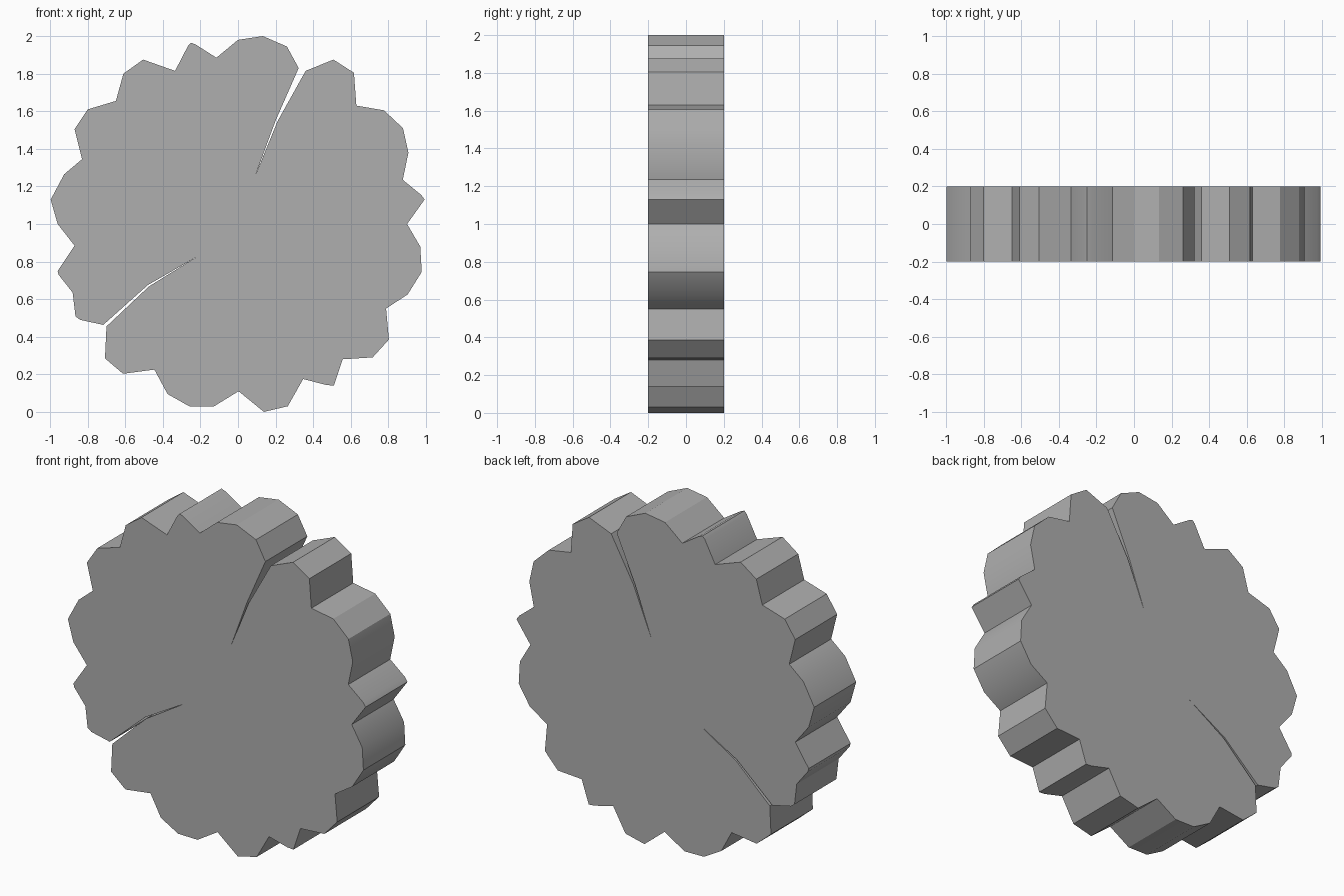
import bpy, bmesh, math

if "Cube" in bpy.data.objects:
    bpy.data.objects.remove(bpy.data.objects["Cube"])

HALF = 0.2  # half the thickness along y

# Scalloped rim in (x, z), clockwise, split at the two cracks
right_rim = [(.36, 1.815), (.508, 1.875), (.617, 1.805), (.63, 1.63), (.777, 1.605),
             (.878, 1.51), (.907, 1.38), (.877, 1.235), (.975, 1.155), (.993, 1.13),
             (.9, 1.0), (.97, .88), (.978, .745), (.903, .625), (.788, .55),
             (.803, .385), (.717, .29), (.557, .28), (.51, .14), (.47, .143),
             (.347, .175), (.265, .03), (.138, .0), (.003, .11), (-.13, .028),
             (-.26, .03), (-.375, .095), (-.445, .225), (-.612, .203),
             (-.708, .285), (-.70, .455)]
lower_crack = [(-.475, .667), (-.22, .825), (-.48, .675)]
left_rim = [(-.717, .463), (-.84, .49), (-.865, .508), (-.88, .635), (-.955, .73),
            (-.96, .75), (-.87, .885), (-.96, 1.0), (-.997, 1.13), (-.925, 1.265),
            (-.83, 1.345), (-.87, 1.505), (-.8, 1.61), (-.65, 1.655), (-.61, 1.8),
            (-.505, 1.875), (-.335, 1.815), (-.265, 1.95), (-.25, 1.965),
            (-.225, 1.955), (-.115, 1.885), (0, 1.98), (.132, 2.0), (.26, 1.945),
            (.323, 1.83)]
upper_crack = [(.2, 1.55), (.093, 1.26), (.21, 1.546)]
outline = right_rim + lower_crack + left_rim + upper_crack

# Extrude the outline into a slab
bm = bmesh.new()
front = bm.faces.new([bm.verts.new((x, -HALF, z)) for x, z in outline])
result = bmesh.ops.extrude_face_region(bm, geom=[front], use_keep_orig=True)
back_verts = [g for g in result["geom"] if isinstance(g, bmesh.types.BMVert)]
bmesh.ops.translate(bm, verts=back_verts, vec=(0, 2 * HALF, 0))
bmesh.ops.recalc_face_normals(bm, faces=bm.faces)
bmesh.ops.triangulate(bm, faces=[f for f in bm.faces if len(f.verts) > 4])

mesh = bpy.data.meshes.new("cracked_scalloped_disc")
bm.to_mesh(mesh)
bm.free()
disc = bpy.data.objects.new("cracked_scalloped_disc", mesh)
bpy.context.collection.objects.link(disc)

# Dark grey finish
grey = bpy.data.materials.new("dark_grey")
grey.diffuse_color = (0.43, 0.43, 0.43, 1)
grey.use_nodes = True
grey.node_tree.nodes["Principled BSDF"].inputs["Base Color"].default_value = grey.diffuse_color
mesh.materials.append(grey)

# Smooth the shallow rim bends, keep the notches sharp
bpy.context.view_layer.objects.active = disc
disc.select_set(True)
bpy.ops.object.shade_smooth_by_angle(angle=math.radians(30))
